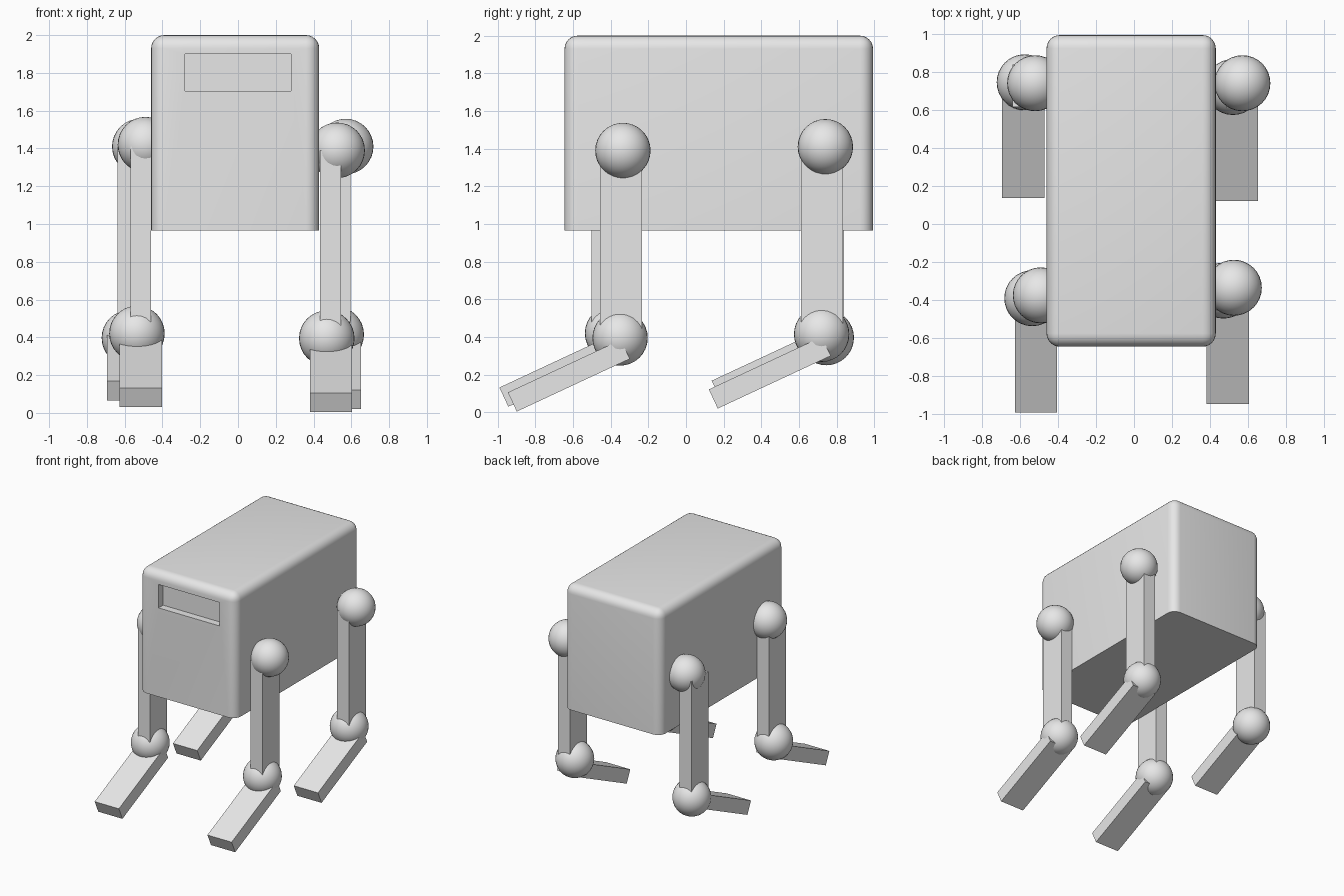
import bpy
import bmesh
from math import radians
from mathutils import Matrix, Vector

cube = bpy.data.objects.get("Cube")
if cube:
    bpy.data.objects.remove(cube, do_unlink=True)

grey = bpy.data.materials.new("plain grey")
grey.use_nodes = True
grey.diffuse_color = (0.8, 0.8, 0.8, 1)
grey.node_tree.nodes["Principled BSDF"].inputs["Base Color"].default_value = grey.diffuse_color


def finish(name, bm, smooth=False):
    """Turn a bmesh into a named grey object."""
    bmesh.ops.recalc_face_normals(bm, faces=bm.faces)
    mesh = bpy.data.meshes.new(name)
    bm.to_mesh(mesh)
    bm.free()
    mesh.materials.append(grey)
    obj = bpy.data.objects.new(name, mesh)
    bpy.context.collection.objects.link(obj)
    if smooth:
        bpy.ops.object.select_all(action="DESELECT")
        obj.select_set(True)
        bpy.context.view_layer.objects.active = obj
        bpy.ops.object.shade_smooth_by_angle(angle=radians(35))
    return obj


def box(name, center, size, tilt=0):
    bm = bmesh.new()
    place = Matrix.Translation(center) @ Matrix.Rotation(radians(tilt), 4, "X")
    bmesh.ops.create_cube(bm, size=1, matrix=place @ Matrix.Diagonal((*size, 1)))
    return finish(name, bm)


def ball(name, center):
    bm = bmesh.new()
    bmesh.ops.create_uvsphere(bm, u_segments=32, v_segments=16, radius=0.147,
                              matrix=Matrix.Translation(center))
    return finish(name, bm, smooth=True)


# Body: box with rounded top and upright edges, sharp underside
low, high = Vector((-0.46, -0.645, 0.965)), Vector((0.43, 0.993, 2.0))
bm = bmesh.new()
bmesh.ops.create_cube(bm, size=1, matrix=Matrix.Translation((low + high) / 2)
                      @ Matrix.Diagonal((*(high - low), 1)))
rounded = [e for e in bm.edges if max(v.co.z for v in e.verts) > 1.5]
bmesh.ops.bevel(bm, geom=rounded, offset=0.07, segments=6, profile=0.5,
                affect="EDGES", clamp_overlap=True)

# Recessed slot in the front face
bm.normal_update()
front = max((f for f in bm.faces if f.normal.y < -0.99), key=lambda f: f.calc_area())
bmesh.ops.inset_individual(bm, faces=[front], thickness=0.05)
middle = front.calc_center_median()
for v in front.verts:
    v.co.x = 0.28 if v.co.x > middle.x else -0.28
    v.co.z = 1.9 if v.co.z > middle.z else 1.705
bm.normal_update()
bmesh.ops.inset_individual(bm, faces=[front], thickness=0, depth=-0.06)
finish("body", bm, smooth=True)

# Legs: hip ball, upright plank, knee ball, sloping foot plank
legs = {
    "front_left": ((0.525, -0.335, 1.39), (0.49, -0.345, 0.89),
                   (0.47, -0.35, 0.395), (0.492, -0.622, 0.195)),
    "front_right": ((-0.49, -0.375, 1.42), (-0.515, -0.39, 0.91),
                    (-0.535, -0.39, 0.42), (-0.515, -0.667, 0.221)),
    "back_left": ((0.57, 0.74, 1.41), (0.54, 0.722, 0.91),
                  (0.52, 0.72, 0.415), (0.54, 0.445, 0.211)),
    "back_right": ((-0.52, 0.74, 1.41), (-0.583, 0.727, 0.91),
                   (-0.575, 0.745, 0.397), (-0.583, 0.46, 0.257)),
}
for side, (hip, upper, knee, foot) in legs.items():
    ball(side + "_hip", hip)
    box(side + "_upper_leg", upper, (0.11, 0.223, 1.0))
    ball(side + "_knee", knee)
    box(side + "_foot", foot, (0.223, 0.662, 0.112), tilt=25)
